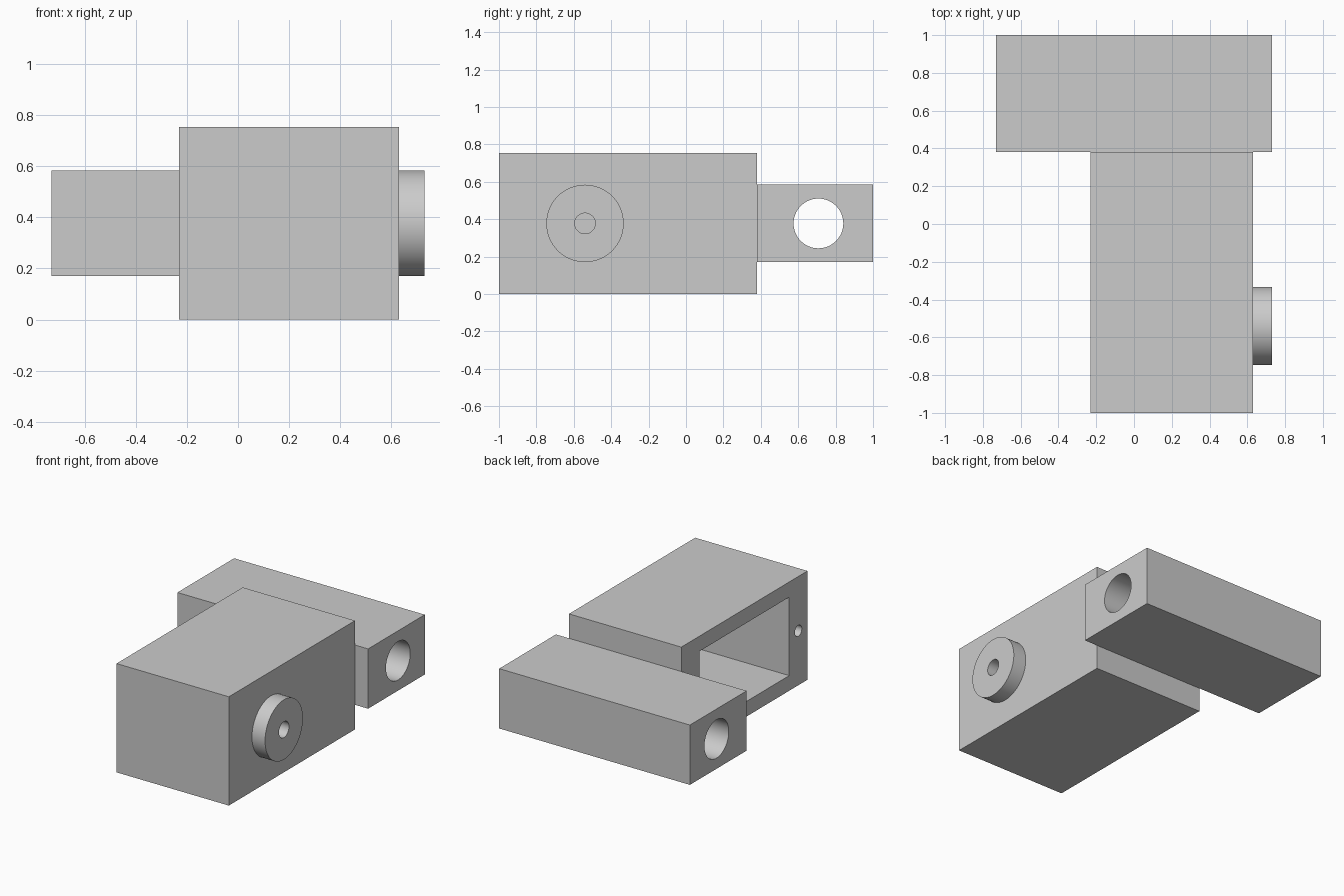
import bpy
import math

if "Cube" in bpy.data.objects:
    bpy.data.objects.remove(bpy.data.objects["Cube"])

grey = bpy.data.materials.new("plain_grey")
grey.use_nodes = True
COLOUR = (0.6, 0.6, 0.6, 1)
grey.diffuse_color = COLOUR
grey.node_tree.nodes["Principled BSDF"].inputs["Base Color"].default_value = COLOUR


def box(name, low, high):
    """Box between two opposite corners."""
    centre = [(a + b) / 2 for a, b in zip(low, high)]
    bpy.ops.mesh.primitive_cube_add(size=1, location=centre)
    ob = bpy.context.object
    ob.name = name
    ob.scale = [b - a for a, b in zip(low, high)]
    bpy.ops.object.transform_apply(location=False, rotation=False, scale=True)
    ob.data.materials.append(grey)
    return ob


def rod(name, x0, x1, y, radius):
    """Cylinder along x at the shared mid height."""
    bpy.ops.mesh.primitive_cylinder_add(
        vertices=64, radius=radius, depth=x1 - x0,
        location=((x0 + x1) / 2, y, MID), rotation=(0, math.pi / 2, 0))
    ob = bpy.context.object
    ob.name = name
    ob.data.materials.append(grey)
    return ob


def cut(target, cutter):
    """Subtract the cutter, then discard it."""
    mod = target.modifiers.new("cut", 'BOOLEAN')
    mod.operation = 'DIFFERENCE'
    mod.solver = 'EXACT'
    mod.object = cutter
    bpy.context.view_layer.objects.active = target
    bpy.ops.object.modifier_apply(modifier=mod.name)
    bpy.data.objects.remove(cutter)


MID = 0.377
LEFT, RIGHT = -0.23, 0.63

# Housing with a deep pocket and two screw holes in its open side
housing = box("housing", (LEFT, -1, 0), (RIGHT, 0.38, 0.753))
cut(housing, box("pocket", (LEFT - 0.1, -0.8, 0.105), (0.53, 0.18, 0.648)))
for y in (-0.9, 0.28):
    cut(housing, rod("screw_hole", LEFT - 0.1, LEFT + 0.3, y, 0.038))

# Round boss with a centre hole
boss = rod("boss", RIGHT, 0.73, -0.54, 0.207)
cut(boss, rod("boss_hole", RIGHT - 0.1, 0.83, -0.54, 0.055))

# Crossbar with a bore along its full length
crossbar = box("crossbar", (-0.73, 0.38, 0.17), (0.73, 1, 0.584))
cut(crossbar, rod("bore", -0.9, 0.9, 0.708, 0.133))

# Smooth round walls, sharp edges
for ob in (housing, boss, crossbar):
    bpy.ops.object.select_all(action='DESELECT')
    ob.select_set(True)
    bpy.context.view_layer.objects.active = ob
    bpy.ops.object.shade_smooth_by_angle(angle=math.radians(30))
